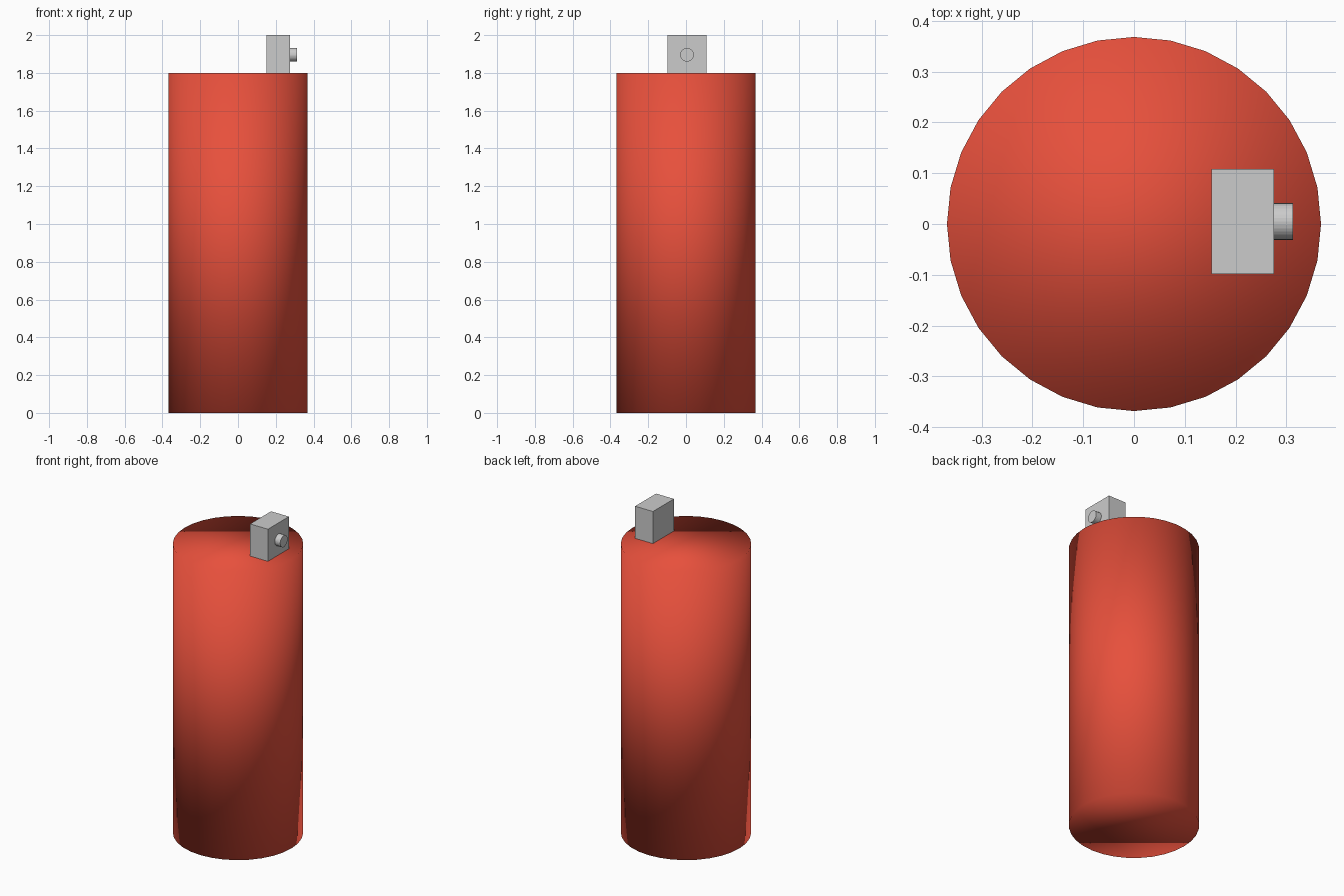
import bpy
import math

if "Cube" in bpy.data.objects:
    bpy.data.objects.remove(bpy.data.objects["Cube"])


def cylinder(name, radius, depth, loc, rot=(0, 0, 0)):
    bpy.ops.mesh.primitive_cylinder_add(vertices=32, radius=radius, depth=depth,
                                        location=loc, rotation=rot)
    ob = bpy.context.object
    ob.name = name
    return ob


# Red cylindrical body, smooth all over including the caps
body = cylinder("body", 0.368, 1.8, (0, 0, 0.9))
bpy.ops.object.shade_smooth()
red = bpy.data.materials.new("red")
red.diffuse_color = (0.8, 0.08, 0.045, 1)
red.use_nodes = True
red.node_tree.nodes["Principled BSDF"].inputs["Base Color"].default_value = red.diffuse_color
body.data.materials.append(red)

# Grey block standing on the top, off to the right
bpy.ops.mesh.primitive_cube_add(size=1, location=(0.2135, 0.005, 1.9))
block = bpy.context.object
block.name = "valve_block"
block.scale = (0.123, 0.206, 0.2)

# Small round nozzle on the block's right face
cylinder("nozzle", 0.036, 0.047, (0.289, 0.005, 1.896), (0, math.pi / 2, 0))
